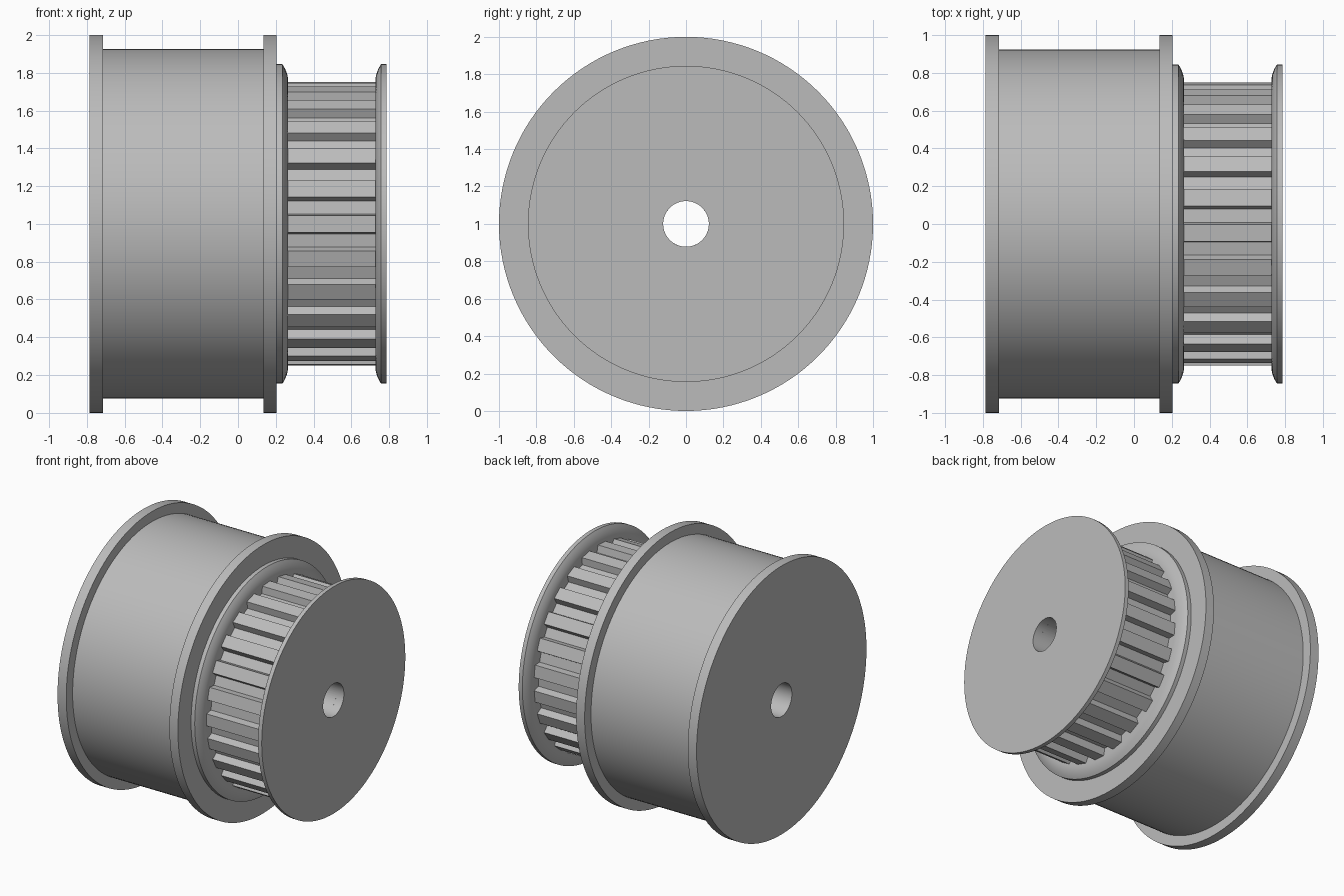
import bpy, bmesh, math

default = bpy.data.objects.get("Cube")
if default:
    bpy.data.objects.remove(default, do_unlink=True)

BORE = 0.122
SEGMENTS = 128
TEETH = 25
TIP_R, ROOT_R = 0.75, 0.698

steel = bpy.data.materials.new("plain_grey")
steel.use_nodes = True
grey = (0.5, 0.5, 0.5, 1)
steel.diffuse_color = grey
steel.node_tree.nodes["Principled BSDF"].inputs["Base Color"].default_value = grey


def ring_solid(name, sections):
    """Join a closed loop of cross-sections, each a list of (x, radius, angle)."""
    bm = bmesh.new()
    loops = [[bm.verts.new((x, -r * math.cos(a), 1 + r * math.sin(a)))
              for x, r, a in section] for section in sections]
    for i, here in enumerate(loops):
        ahead = loops[(i + 1) % len(loops)]
        for j in range(len(here)):
            k = (j + 1) % len(here)
            bm.faces.new((here[j], here[k], ahead[k], ahead[j]))
    bmesh.ops.recalc_face_normals(bm, faces=bm.faces)
    mesh = bpy.data.meshes.new(name)
    bm.to_mesh(mesh)
    bm.free()
    mesh.materials.append(steel)
    obj = bpy.data.objects.new(name, mesh)
    bpy.context.collection.objects.link(obj)
    bpy.ops.object.select_all(action='DESELECT')
    obj.select_set(True)
    bpy.context.view_layer.objects.active = obj
    bpy.ops.object.shade_smooth_by_angle(angle=math.radians(30))
    return obj


def lathe(name, profile):
    """Turn an (x, radius) outline around the axle, leaving the bore open."""
    outline = [(profile[0][0], BORE)] + profile + [(profile[-1][0], BORE)]
    return ring_solid(name, [[(x, r, math.tau * i / SEGMENTS) for x, r in outline]
                             for i in range(SEGMENTS)])


# Wide drum with a square rim at each end
lathe("drum", [(-0.787, 1), (-0.715, 1), (-0.715, 0.925),
               (0.135, 0.925), (0.135, 1), (0.205, 1)])

# Belt flanges, rounded on the side facing the teeth
for name, outer_x, side in (("inner_flange", 0.205, 1), ("outer_flange", 0.787, -1)):
    curve = [(outer_x + side * (0.03 + 0.03 * (1 - t * t)), 0.755 + 0.09 * t)
             for t in (1 - i / 8 for i in range(9))]
    lathe(name, [(outer_x, 0.845)] + curve)

# Toothed core: flat tips and roots joined by sloping walls
pitch = math.tau / TEETH
tip_half = math.radians(3.4)
root_half = math.radians(2.85)
tooth = [(TIP_R, -tip_half), (TIP_R, tip_half),
         (ROOT_R, pitch / 2 - root_half), (ROOT_R, pitch / 2 + root_half)]
x0, x1 = 0.265, 0.727
ring_solid("toothed_core", [
    [(x0, BORE, a), (x0, r, a), (x1, r, a), (x1, BORE, a)]
    for i in range(TEETH) for r, a in ((r, da + i * pitch) for r, da in tooth)])
